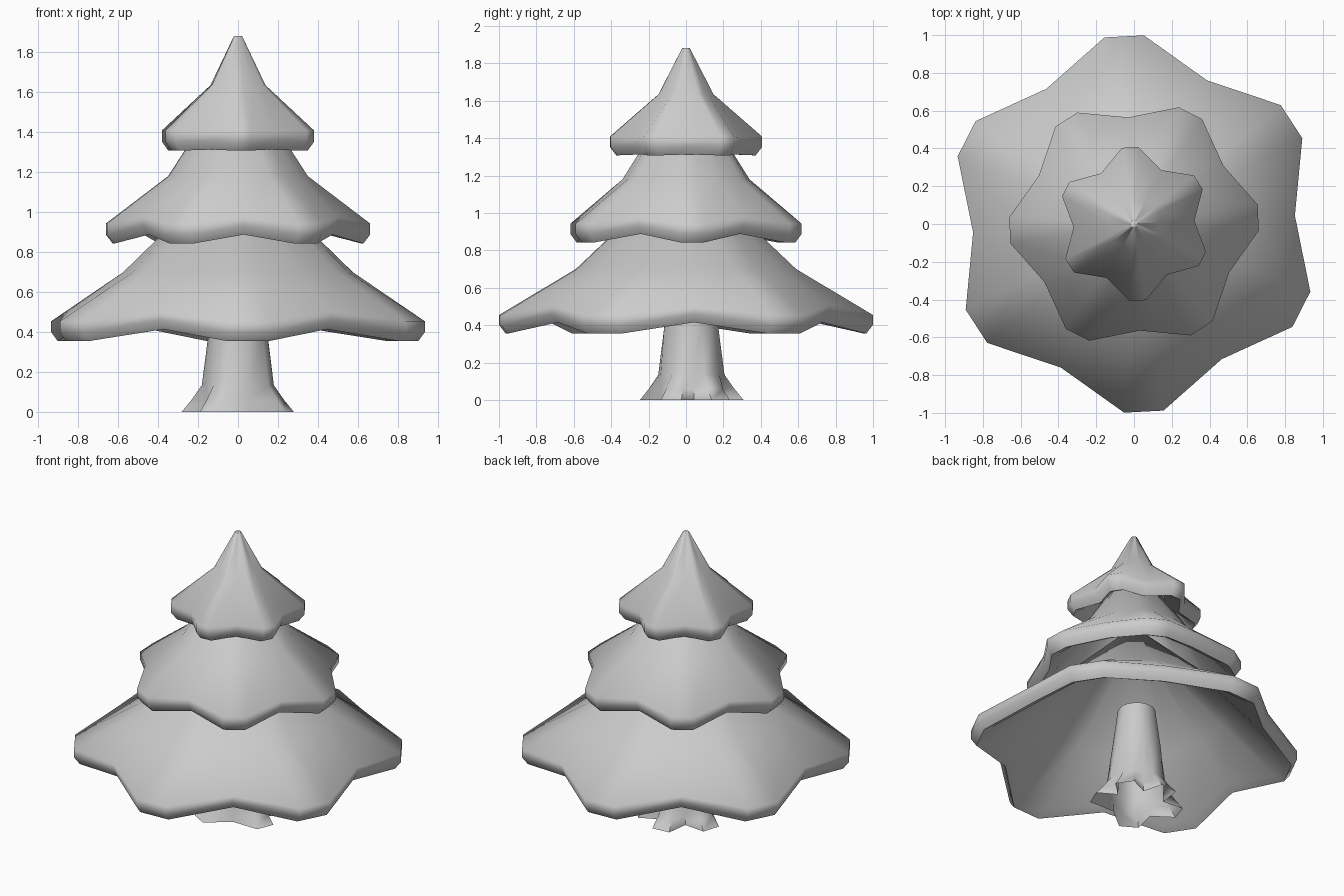
import bpy
import bmesh
from math import radians, cos, sin

cube = bpy.data.objects.get("Cube")
if cube:
    bpy.data.objects.remove(cube, do_unlink=True)

grey = bpy.data.materials.new("plain grey")
grey.use_nodes = True
COLOUR = (0.6, 0.6, 0.6, 1)
grey.diffuse_color = COLOUR
grey.node_tree.nodes["Principled BSDF"].inputs["Base Color"].default_value = COLOUR


def lobed_loft(name, rings, lobes, half, centre_y=0, open_base=False):
    """Skin rings of (tip radius, valley radius, tip z, valley z) around lobe angles."""
    bm = bmesh.new()
    loops = []
    following = lobes[1:] + [lobes[0] + 360]
    for tip_r, valley_r, tip_z, valley_z in rings:
        loop = []
        for middle, after in zip(lobes, following):
            for angle, r, z in ((middle - half, tip_r, tip_z),
                                (middle + half, tip_r, tip_z),
                                ((middle + after) / 2, valley_r, valley_z)):
                a = radians(angle)
                loop.append(bm.verts.new((r * cos(a), centre_y + r * sin(a), z)))
        loops.append(loop)
    n = len(loops[0])
    for low, high in zip(loops, loops[1:]):
        for i in range(n):
            j = (i + 1) % n
            bm.faces.new((low[i], low[j], high[j], high[i]))
    base = bm.faces.new(loops[0])
    bm.faces.new(loops[-1])
    bmesh.ops.recalc_face_normals(bm, faces=bm.faces)
    if open_base:
        bm.faces.remove(base)
    mesh = bpy.data.meshes.new(name)
    bm.to_mesh(mesh)
    bm.free()
    mesh.materials.append(grey)
    mesh.shade_smooth()
    mesh.set_sharp_from_angle(angle=radians(65))
    obj = bpy.data.objects.new(name, mesh)
    bpy.context.collection.objects.link(obj)


def branch_tier(name, start, tip, valley, rim_z, wave, knee, peak_z):
    """Thin hollow skirt: inner peak, inner wall, rounded rim, outer slope, peak."""
    rings = [
        (0.015, 0.015, peak_z - 0.05, peak_z - 0.05),
        (knee[0] - 0.02, knee[1] - 0.02, knee[2] - 0.025, knee[2] - 0.025),
        (tip - 0.09, valley - 0.09, rim_z + 0.03, rim_z + wave + 0.03),
        (tip - 0.035, valley - 0.035, rim_z, rim_z + wave),
        (tip, valley, rim_z + 0.045, rim_z + wave + 0.045),
        (tip, valley, rim_z + 0.1, rim_z + wave + 0.09),
        (knee[0], knee[1], knee[2], knee[2]),
        (0.02, 0.02, peak_z, peak_z),
    ]
    lobed_loft(name, rings, [start + 60 * k for k in range(6)], 6)


# Three stacked skirts of branches
branch_tier("lower_branches", 33, 1.0, 0.853, 0.355, 0.06, (0.59, 0.575, 0.70), 1.24)
branch_tier("middle_branches", 3, 0.662, 0.565, 0.843, 0.045, (0.35, 0.34, 1.18), 1.69)
branch_tier("top_branches", 33, 0.408, 0.32, 1.308, 0.005, (0.147, 0.133, 1.635), 1.882)

# Tapered trunk, open underneath, with five uneven spreading roots
lobed_loft("trunk", [
    (0.285, 0.165, 0, 0),
    (0.235, 0.165, 0.06, 0.06),
    (0.182, 0.17, 0.135, 0.135),
    (0.15, 0.15, 0.38, 0.38),
    (0.115, 0.115, 0.65, 0.65),
], [-120, -22, 35, 95, 162], 12, centre_y=0.025, open_base=True)
